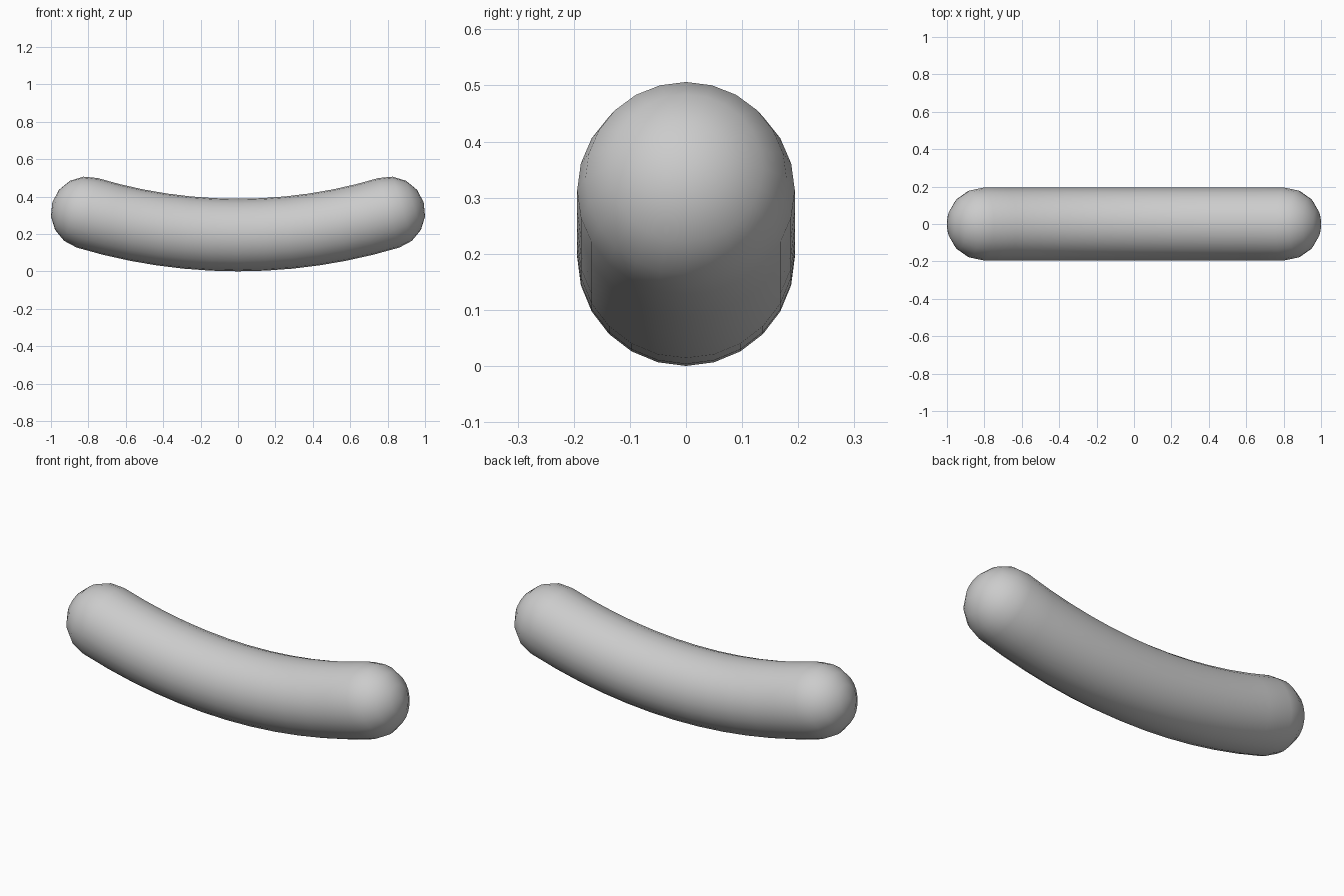
import bpy, bmesh, math

if "Cube" in bpy.data.objects:
    bpy.data.objects.remove(bpy.data.objects["Cube"])

R = 0.194          # tube radius
SIDES = 24
CAP = 4            # rings per rounded end
ARC = 12           # segments along the bend
HX, RISE = 0.807, 0.119                       # end centre offset and lift
BEND = (HX * HX + RISE * RISE) / (2 * RISE)   # bend radius
HALF = math.asin(HX / BEND)


def spine(a):
    return BEND * math.sin(a), R + BEND * (1 - math.cos(a))


# Stations along the body: bend angle, shift along tangent, ring radius
left = [(-HALF, -R * math.cos(t), R * math.sin(t))
        for t in (math.pi / 2 * i / CAP for i in range(1, CAP))]
body = [(-HALF + 2 * HALF * i / ARC, 0, R) for i in range(ARC + 1)]
right = [(-a, -s, r) for a, s, r in reversed(left)]

bm = bmesh.new()


def point(a, s, r, phi):
    x, z = spine(a)
    u = r * math.cos(phi)
    return bm.verts.new((x + s * math.cos(a) - u * math.sin(a),
                         r * math.sin(phi),
                         z + s * math.sin(a) + u * math.cos(a)))


rings = [[point(a, s, r, 2 * math.pi * k / SIDES) for k in range(SIDES)]
         for a, s, r in left + body + right]
poles = (point(-HALF, -R, 0, 0), point(HALF, R, 0, 0))

# Skin between rings and close the rounded ends
for p, q in zip(rings, rings[1:]):
    for k in range(SIDES):
        n = (k + 1) % SIDES
        bm.faces.new((p[k], p[n], q[n], q[k]))
for pole, ring in zip(poles, (rings[0], rings[-1])):
    for k in range(SIDES):
        bm.faces.new((pole, ring[k], ring[(k + 1) % SIDES]))
bmesh.ops.recalc_face_normals(bm, faces=bm.faces)
for f in bm.faces:
    f.smooth = True

mesh = bpy.data.meshes.new("sausage")
bm.to_mesh(mesh)
bm.free()
bpy.context.collection.objects.link(bpy.data.objects.new("sausage", mesh))
